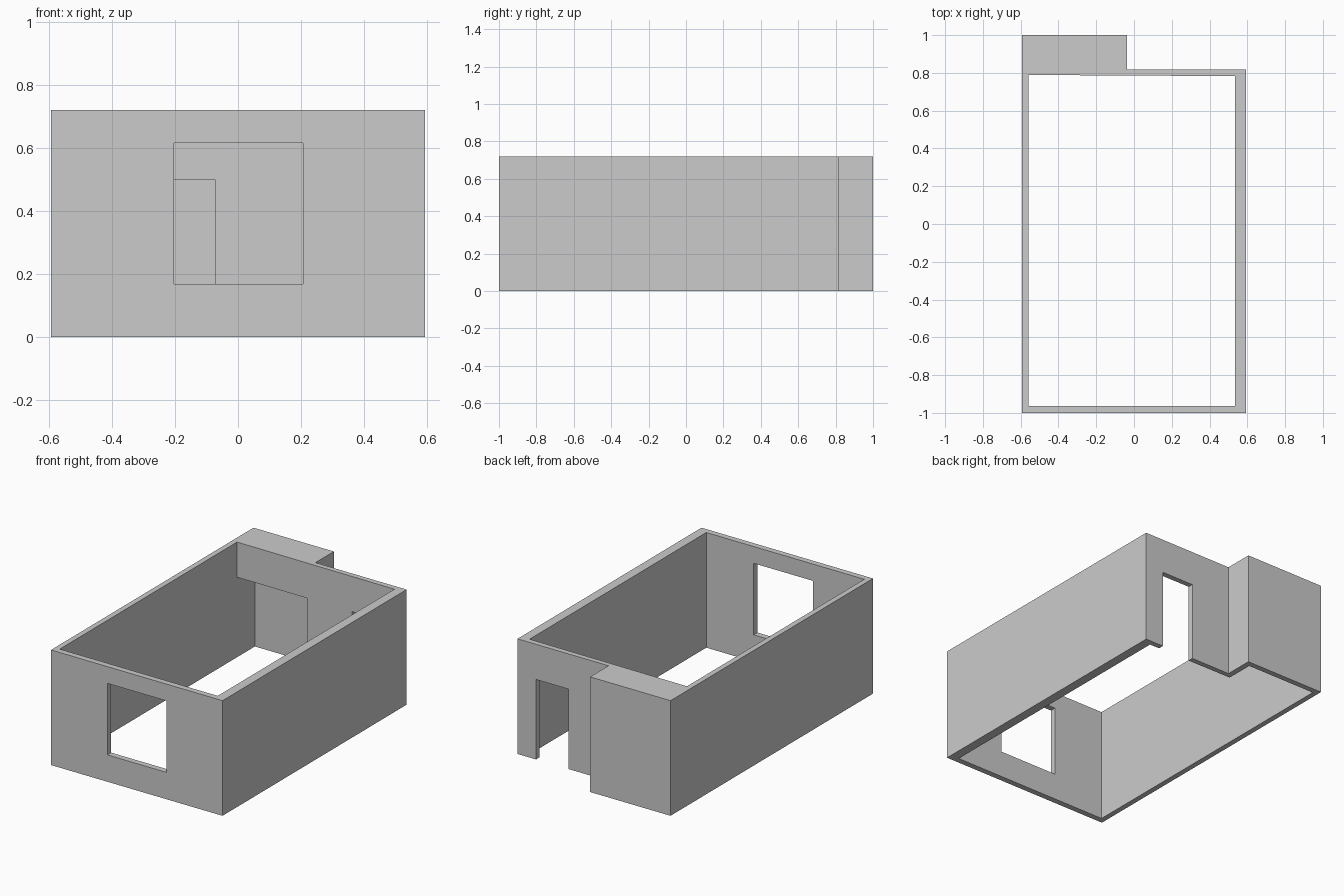
import bpy
import bmesh

if "Cube" in bpy.data.objects:
    bpy.data.objects.remove(bpy.data.objects["Cube"])

HEIGHT = 0.72


def prism(name, outline, z0, z1):
    """Extrude a counter-clockwise floor-plan outline from z0 up to z1."""
    bm = bmesh.new()
    face = bm.faces.new([bm.verts.new((x, y, z0)) for x, y in outline])
    top = bmesh.ops.extrude_face_region(bm, geom=[face])["geom"]
    for v in top:
        if isinstance(v, bmesh.types.BMVert):
            v.co.z = z1
    bmesh.ops.recalc_face_normals(bm, faces=bm.faces)
    mesh = bpy.data.meshes.new(name)
    bm.to_mesh(mesh)
    bm.free()
    obj = bpy.data.objects.new(name, mesh)
    bpy.context.collection.objects.link(obj)
    return obj


def rect(x0, x1, y0, y1):
    return [(x0, y0), (x1, y0), (x1, y1), (x0, y1)]


# Solid block with the alcove bump at the back left
walls = prism("room_walls", [(-0.593, -1), (0.593, -1), (0.593, 0.818),
                             (-0.037, 0.818), (-0.037, 1), (-0.593, 1)], 0, HEIGHT)

# Openings: room interior (back wall very slightly skewed), alcove, window, doorway
room = [(-0.559, -0.963), (0.534, -0.963), (0.534, 0.783), (-0.559, 0.789)]
openings = [
    prism("room_cutter", room, -0.1, HEIGHT + 0.1),
    prism("alcove_cutter", rect(-0.559, -0.073, 0.7, 0.965), -0.1, 0.5),
    prism("window_cutter", rect(-0.203, 0.206, -1.1, -0.9), 0.168, 0.615),
    prism("door_cutter", rect(0.24, 0.465, 0.7, 0.9), -0.1, 0.5),
]

# Cut each opening, then discard its cutter
bpy.context.view_layer.objects.active = walls
for cutter in openings:
    cutter.hide_render = True
    mod = walls.modifiers.new(cutter.name, "BOOLEAN")
    mod.operation = "DIFFERENCE"
    mod.solver = "EXACT"
    mod.object = cutter
    bpy.ops.object.modifier_apply(modifier=mod.name)
    bpy.data.objects.remove(cutter)
